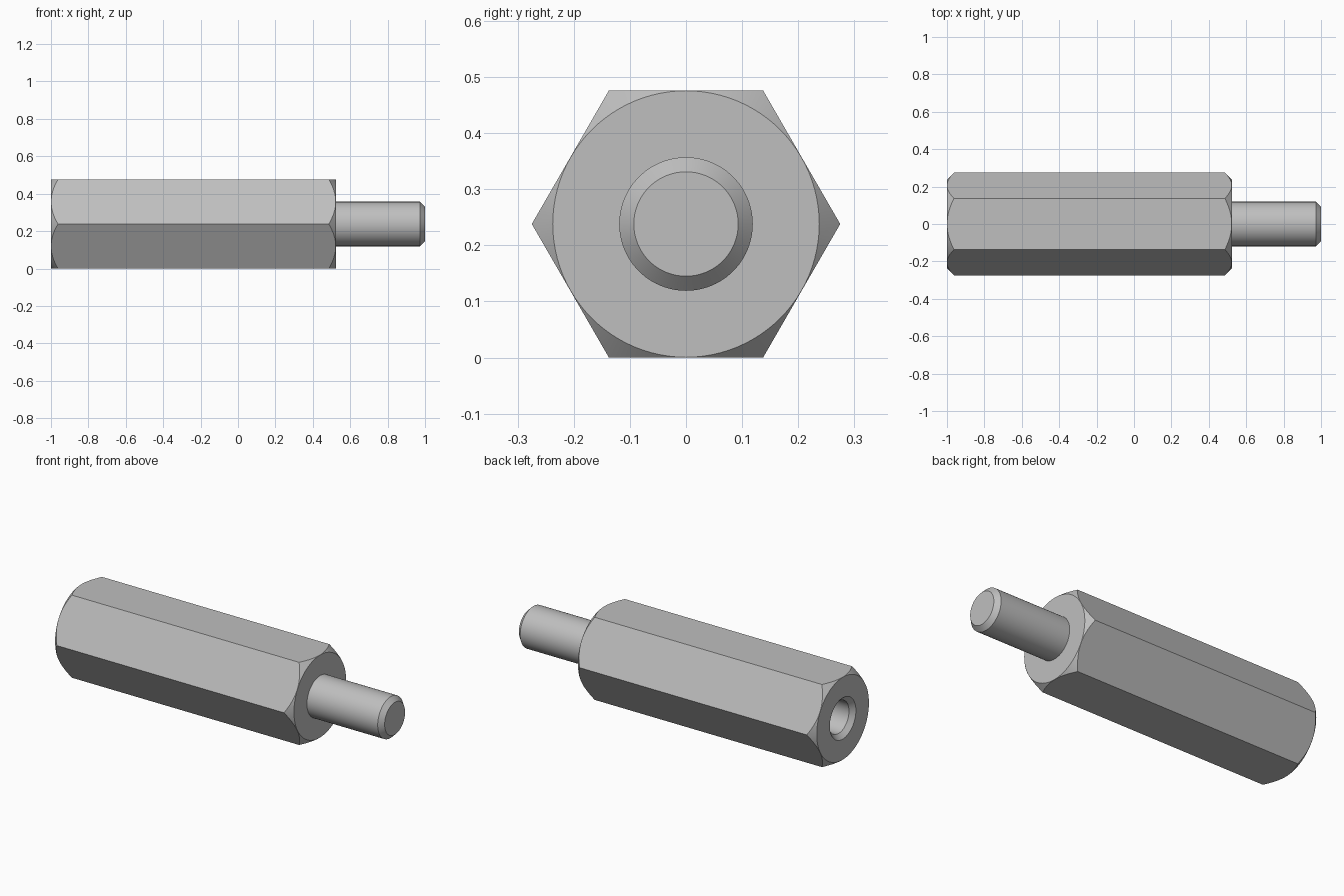
import bpy, bmesh, math
from mathutils import Matrix, Vector

cube = bpy.data.objects.get("Cube")
if cube:
    bpy.data.objects.remove(cube, do_unlink=True)

APOTHEM = 0.238       # half the width across flats
BODY_END = 0.523      # shoulder where the stud starts
STUD_R, BORE_R = 0.119, 0.093
BEVEL = STUD_R - BORE_R

metal = bpy.data.materials.new("grey metal")
metal.use_nodes = True
metal.diffuse_color = (0.52, 0.52, 0.52, 1)
metal.node_tree.nodes["Principled BSDF"].inputs["Base Color"].default_value = metal.diffuse_color


def finish(name, bm):
    bmesh.ops.recalc_face_normals(bm, faces=bm.faces)
    mesh = bpy.data.meshes.new(name)
    bm.to_mesh(mesh)
    bm.free()
    mesh.materials.append(metal)
    obj = bpy.data.objects.new(name, mesh)
    bpy.context.collection.objects.link(obj)
    obj.location.z = APOTHEM
    return obj


def lathe(name, profile, steps=96):
    """Revolve (x, radius) points around the x axis."""
    bm = bmesh.new()
    verts = [bm.verts.new((x, 0, r)) for x, r in profile]
    edges = [bm.edges.new(pair) for pair in zip(verts, verts[1:])]
    bmesh.ops.spin(bm, geom=verts + edges, cent=(0, 0, 0), axis=(1, 0, 0),
                   angle=math.tau, steps=steps, use_merge=True)
    bmesh.ops.remove_doubles(bm, verts=bm.verts, dist=1e-5)
    return finish(name, bm)


def activate(obj):
    bpy.ops.object.select_all(action='DESELECT')
    obj.select_set(True)
    bpy.context.view_layer.objects.active = obj


# Hexagonal bar with corners pointing along y
bm = bmesh.new()
corner = APOTHEM / math.cos(math.pi / 6)
ring = [bm.verts.new((-1.1, corner * math.cos(a), corner * math.sin(a)))
        for a in (i * math.pi / 3 for i in range(6))]
base = bm.faces.new(ring)
far = bmesh.ops.extrude_face_region(bm, geom=[base])["geom"]
bmesh.ops.translate(bm, vec=(2.2, 0, 0),
                    verts=[v for v in far if isinstance(v, bmesh.types.BMVert)])
hex_body = finish("hex_body", bm)

# Turned shape: drilled, countersunk bore and chamfered ends
face_r, out_r = APOTHEM - 0.0005, 0.30
cham = out_r - face_r
turned = lathe("turning_cutter", [
    (-0.33, 0), (-0.38, BORE_R), (-1 + BEVEL, BORE_R), (-1, STUD_R),
    (-1, face_r), (-1 + cham, out_r),
    (BODY_END - cham, out_r), (BODY_END, face_r), (BODY_END, 0)])
turned.hide_render = True

cut = hex_body.modifiers.new("turned ends", 'BOOLEAN')
cut.operation = 'INTERSECT'
cut.solver = 'EXACT'
cut.object = turned
activate(hex_body)
bpy.ops.object.modifier_apply(modifier=cut.name)
bpy.data.objects.remove(turned, do_unlink=True)

# Stud with a bevelled tip
stud = lathe("stud", [(BODY_END - 0.02, 0), (BODY_END - 0.02, STUD_R),
                      (1 - BEVEL, STUD_R), (1, BORE_R), (1, 0)])

for obj in (hex_body, stud):
    activate(obj)
    bpy.ops.object.shade_smooth_by_angle(angle=math.radians(30))
